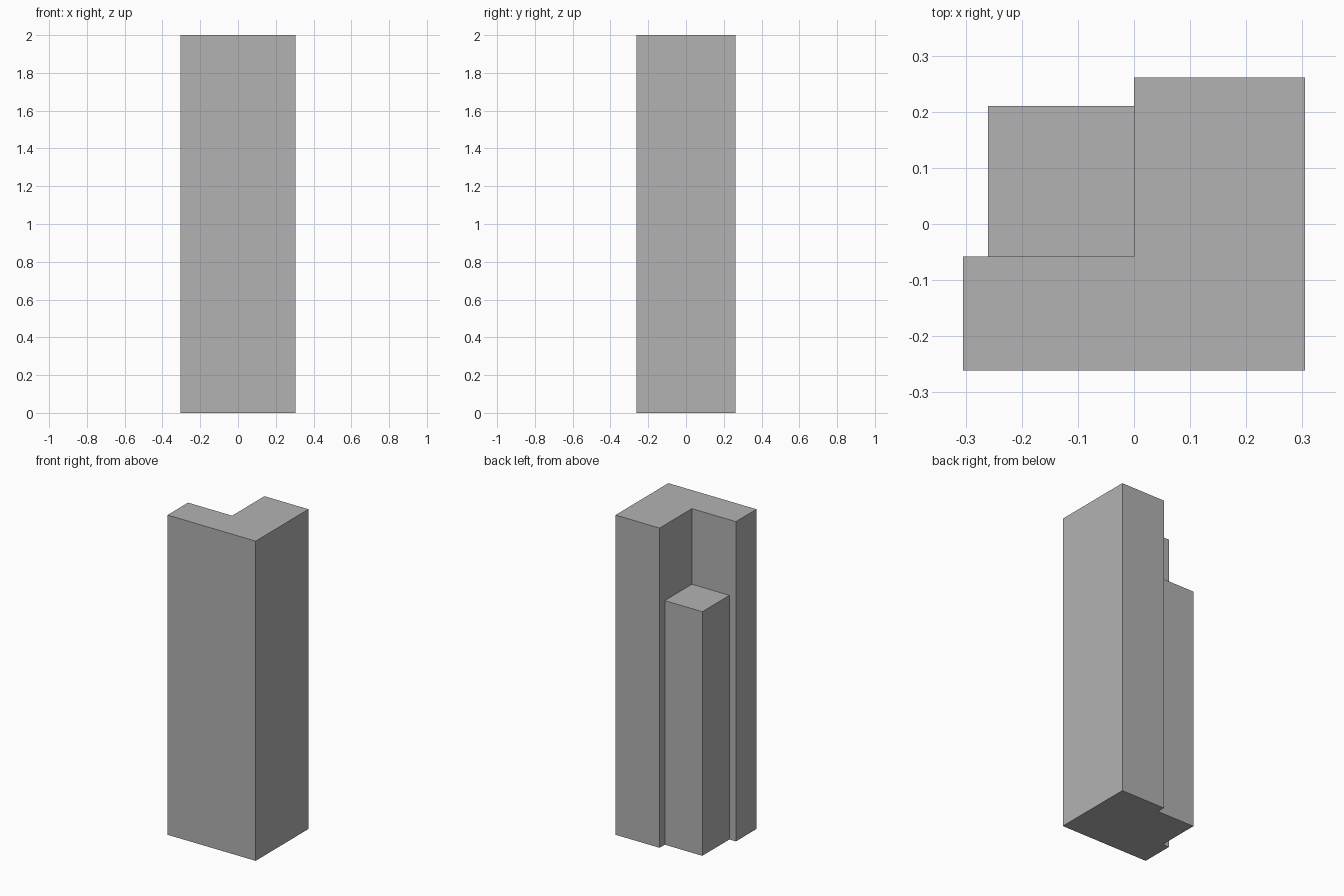
import bpy
import bmesh

cube = bpy.data.objects.get("Cube")
if cube:
    bpy.data.objects.remove(cube, do_unlink=True)

# Single plain grey
grey = bpy.data.materials.new("light_grey")
grey.use_nodes = True
colour = (0.448, 0.448, 0.448, 1.0)
grey.diffuse_color = colour
for node in grey.node_tree.nodes:
    if node.type == 'BSDF_PRINCIPLED':
        node.inputs["Base Color"].default_value = colour


def prism(name, outline, height):
    """Extrude a counter-clockwise floor outline straight up from the ground."""
    bm = bmesh.new()
    base = bm.faces.new([bm.verts.new((x, y, 0)) for x, y in outline])
    top = bmesh.ops.extrude_face_region(bm, geom=[base], use_keep_orig=True)
    verts = [g for g in top["geom"] if isinstance(g, bmesh.types.BMVert)]
    bmesh.ops.translate(bm, verts=verts, vec=(0, 0, height))
    bmesh.ops.recalc_face_normals(bm, faces=bm.faces)
    mesh = bpy.data.meshes.new(name)
    bm.to_mesh(mesh)
    bm.free()
    mesh.materials.append(grey)
    obj = bpy.data.objects.new(name, mesh)
    bpy.context.collection.objects.link(obj)
    return obj


HALF_X, HALF_Y = 0.305, 0.261
NOTCH_X, NOTCH_Y = 0.0, -0.058

# Tall tower with an L-shaped floor plan
prism("tower", [(-HALF_X, -HALF_Y), (HALF_X, -HALF_Y), (HALF_X, HALF_Y),
                (NOTCH_X, HALF_Y), (NOTCH_X, NOTCH_Y), (-HALF_X, NOTCH_Y)], 2.0)

# Shorter block standing in the notch
prism("corner_block", [(-0.26, NOTCH_Y), (NOTCH_X, NOTCH_Y),
                       (NOTCH_X, 0.21), (-0.26, 0.21)], 1.527)
